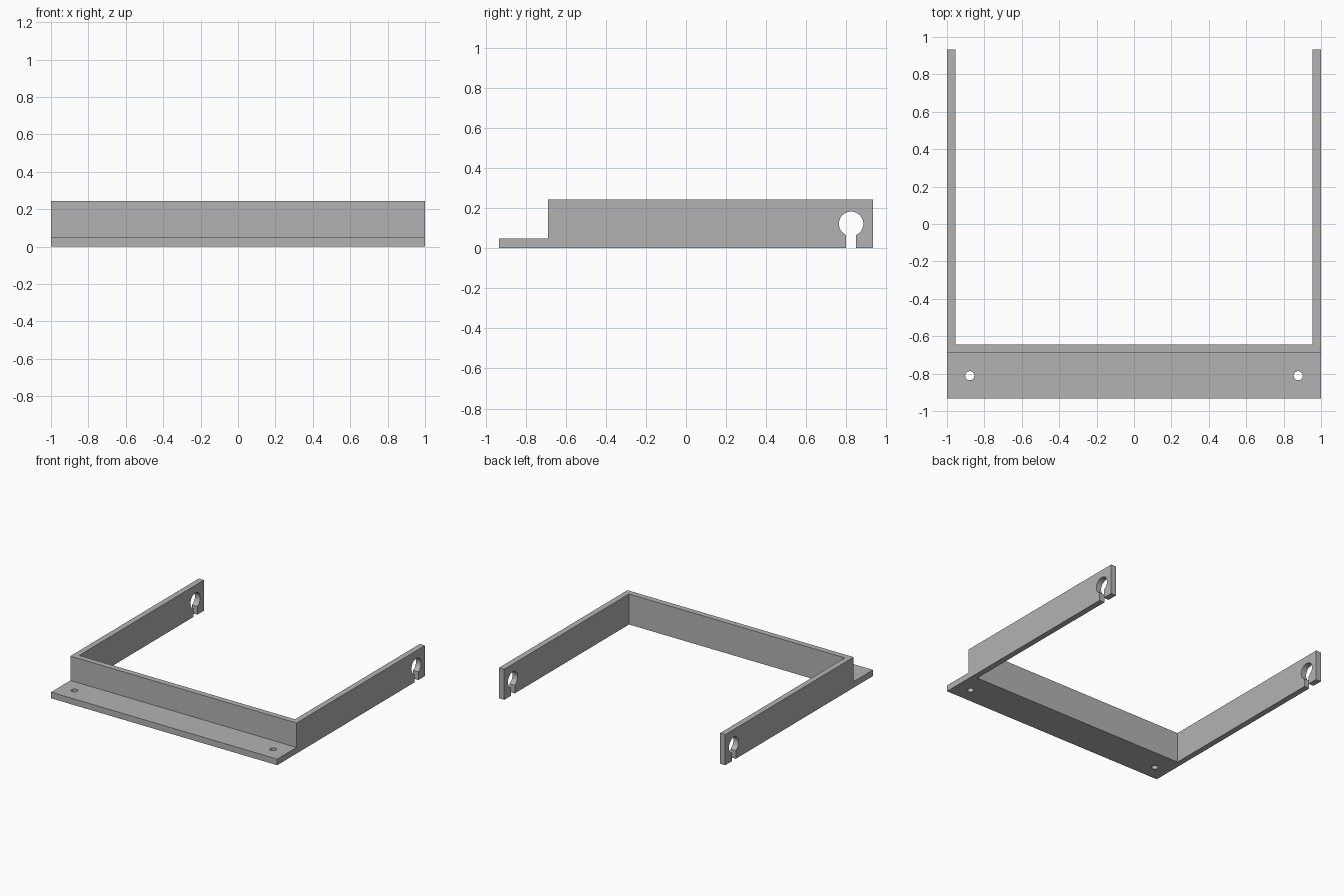
import bpy, bmesh, math

cube = bpy.data.objects.get("Cube")
if cube:
    bpy.data.objects.remove(cube, do_unlink=True)

# Main dimensions
HALF_W, HALF_D, HEIGHT = 1.0, 0.933, 0.244
THICK, WALL = 0.049, 0.046
STEP_Y = -0.689
KEY_Y, KEY_Z, KEY_R, SLOT = 0.824, 0.122, 0.061, 0.0245

grey = bpy.data.materials.new("grey")
grey.use_nodes = True
colour = (0.45, 0.45, 0.45, 1)
grey.diffuse_color = colour
grey.node_tree.nodes["Principled BSDF"].inputs["Base Color"].default_value = colour


def finish(name, bm):
    bmesh.ops.recalc_face_normals(bm, faces=bm.faces)
    mesh = bpy.data.meshes.new(name)
    bm.to_mesh(mesh)
    bm.free()
    mesh.materials.append(grey)
    obj = bpy.data.objects.new(name, mesh)
    bpy.context.collection.objects.link(obj)
    return obj


def cut(target, bm, name):
    cutter = finish(name, bm)
    cutter.hide_render = True
    cutter.hide_set(True)
    cutter.display_type = 'WIRE'
    mod = target.modifiers.new(name, 'BOOLEAN')
    mod.operation = 'DIFFERENCE'
    mod.solver = 'EXACT'
    mod.object = cutter


# Stepped side profile with the keyhole slots open at the bottom
start = math.asin(SLOT / KEY_R)
steps = 40
keyhole = []
for i in range(steps + 1):
    a = start + (2 * math.pi - 2 * start) * i / steps
    keyhole.append((KEY_Y - KEY_R * math.sin(a), KEY_Z - KEY_R * math.cos(a)))
profile = [(-HALF_D, 0), (KEY_Y - SLOT, 0), *keyhole, (KEY_Y + SLOT, 0),
           (HALF_D, 0), (HALF_D, HEIGHT), (STEP_Y, HEIGHT),
           (STEP_Y, THICK), (-HALF_D, THICK)]

# Bracket body: the profile swept across the full width
bm = bmesh.new()
face = bm.faces.new([bm.verts.new((-HALF_W, y, z)) for y, z in profile])
swept = bmesh.ops.extrude_face_region(bm, geom=[face])
bmesh.ops.translate(bm, vec=(2 * HALF_W, 0, 0),
                    verts=[v for v in swept["geom"] if isinstance(v, bmesh.types.BMVert)])
bracket = finish("mounting_bracket", bm)

# Open space between the two arms, behind the front wall
bm = bmesh.new()
bmesh.ops.create_cube(bm, size=2)
inner = STEP_Y + WALL
bmesh.ops.scale(bm, vec=(HALF_W - WALL, 1, 1), verts=bm.verts)
bmesh.ops.translate(bm, vec=(0, inner + 1, 0), verts=bm.verts)
cut(bracket, bm, "opening_cutter")

# Screw holes in the front flange
bm = bmesh.new()
for side in (-1, 1):
    hole = bmesh.ops.create_cone(bm, cap_ends=True, segments=32,
                                 radius1=0.0244, radius2=0.0244, depth=0.3)
    bmesh.ops.translate(bm, vec=(side * 0.878, -0.811, 0), verts=hole["verts"])
cut(bracket, bm, "screw_hole_cutter")

# Smooth the hole walls, keep the flat edges crisp
bpy.context.view_layer.objects.active = bracket
bracket.select_set(True)
for mod in list(bracket.modifiers):
    bpy.ops.object.modifier_apply(modifier=mod.name)
bpy.ops.object.shade_smooth_by_angle(angle=math.radians(30))
for name in ("opening_cutter", "screw_hole_cutter"):
    bpy.data.objects.remove(bpy.data.objects[name], do_unlink=True)
